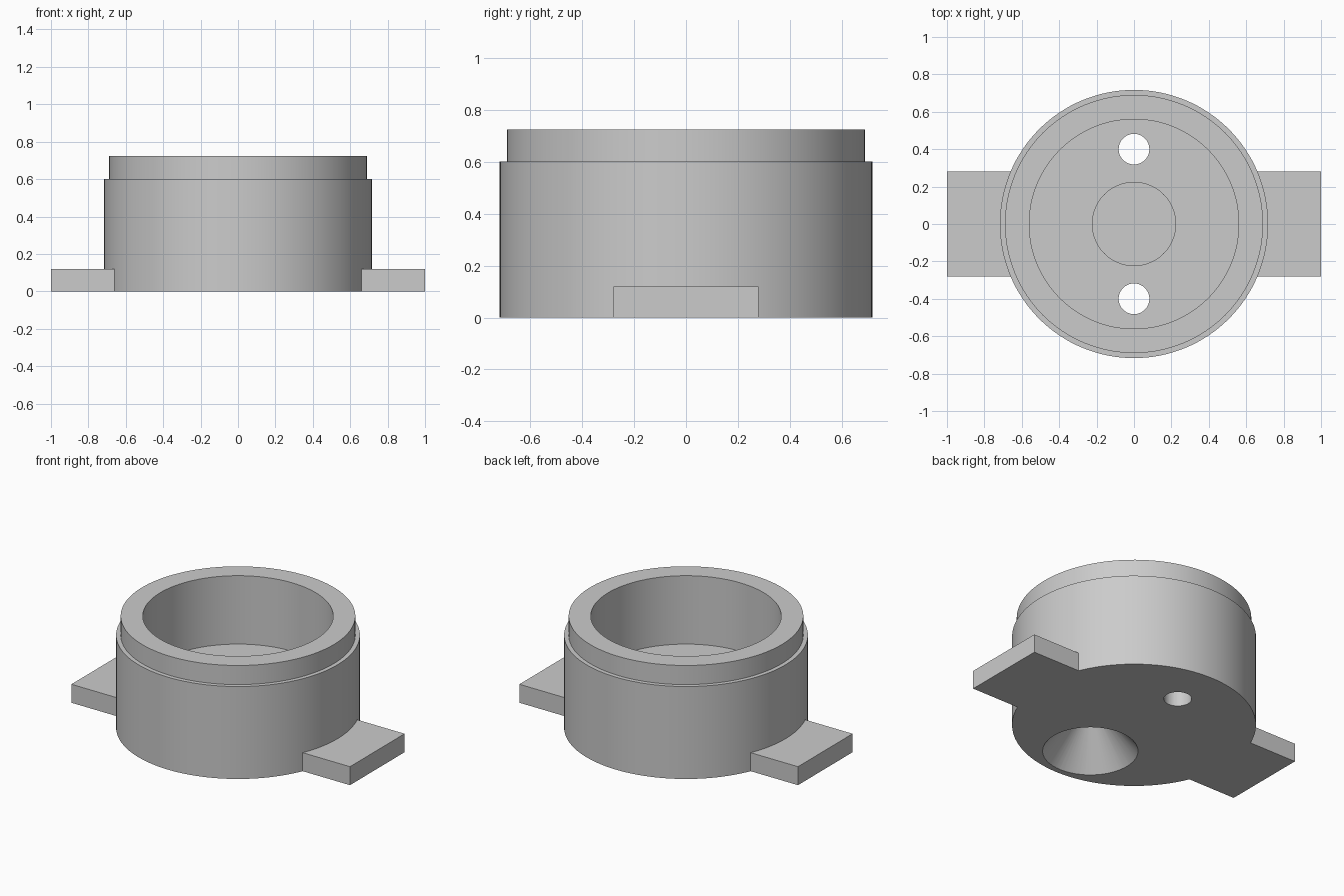
import bpy, bmesh, math
from mathutils import Matrix

cube = bpy.data.objects.get("Cube")
if cube:
    bpy.data.objects.remove(cube, do_unlink=True)

SEGMENTS = 128
R_BODY, R_COLLAR, R_BORE, R_BOSS = 0.717, 0.69, 0.56, 0.225
H_BODY, H_TOP, H_FLOOR, H_BOSS = 0.60, 0.724, 0.28, 0.36
TAB_HALF, TAB_H = 0.28, 0.12

grey = bpy.data.materials.new("light grey")
grey.use_nodes = True
grey.diffuse_color = (0.6, 0.6, 0.6, 1)
grey.node_tree.nodes["Principled BSDF"].inputs["Base Color"].default_value = (0.6, 0.6, 0.6, 1)


def make_object(name, bm):
    bmesh.ops.recalc_face_normals(bm, faces=bm.faces)
    mesh = bpy.data.meshes.new(name)
    bm.to_mesh(mesh)
    bm.free()
    mesh.materials.append(grey)
    obj = bpy.data.objects.new(name, mesh)
    bpy.context.collection.objects.link(obj)
    return obj


def revolve(name, profile, y=0.0, segments=SEGMENTS):
    """Closed solid turned about a vertical axis; the profile starts and ends on it."""
    bm = bmesh.new()
    verts = [bm.verts.new((r, 0, z)) for r, z in profile]
    edges = [bm.edges.new(pair) for pair in zip(verts, verts[1:])]
    bmesh.ops.spin(bm, geom=verts + edges, cent=(0, 0, 0), axis=(0, 0, 1),
                   angle=math.tau, steps=segments)
    bmesh.ops.remove_doubles(bm, verts=bm.verts, dist=1e-5)
    bmesh.ops.translate(bm, verts=bm.verts, vec=(0, y, 0))
    return make_object(name, bm)


def smooth(obj):
    bpy.ops.object.select_all(action='DESELECT')
    obj.select_set(True)
    bpy.context.view_layer.objects.active = obj
    bpy.ops.object.shade_smooth_by_angle(angle=math.radians(30))


# Cup with a stepped collar, a round bore and a low central boss
cup = revolve("cup_body", [
    (0, 0), (R_BODY, 0), (R_BODY, H_BODY), (R_COLLAR, H_BODY), (R_COLLAR, H_TOP),
    (R_BORE, H_TOP), (R_BORE, H_FLOOR), (R_BOSS, H_FLOOR), (R_BOSS, H_BOSS), (0, H_BOSS)])

# Floor holes: plain at the back, flared towards the underside at the front
cutters = [
    revolve("plain_hole_cutter", [(0, -0.1), (0.082, -0.1), (0.082, 0.5), (0, 0.5)],
            y=0.40, segments=48),
    revolve("flared_hole_cutter", [(0, -0.05), (0.322, -0.05), (0.082, 0.24),
                                   (0.082, 0.5), (0, 0.5)], y=-0.40, segments=64)]
for cutter in cutters:
    cutter.hide_render = True
    mod = cup.modifiers.new(cutter.name, 'BOOLEAN')
    mod.operation = 'DIFFERENCE'
    mod.solver = 'EXACT'
    mod.object = cutter
bpy.context.view_layer.objects.active = cup
for mod in list(cup.modifiers):
    bpy.ops.object.modifier_apply(modifier=mod.name)
for cutter in cutters:
    bpy.data.objects.remove(cutter, do_unlink=True)
smooth(cup)

# Flat side tabs whose inner ends follow the cup wall
half_angle = math.asin(TAB_HALF / R_BODY)
for name, turn in (("left_tab", 0), ("right_tab", math.pi)):
    bm = bmesh.new()
    outline = [(1, -TAB_HALF), (1, TAB_HALF)]
    for i in range(17):
        a = half_angle * (1 - i / 8)
        outline.append((R_BODY * math.cos(a), R_BODY * math.sin(a)))
    face = bm.faces.new([bm.verts.new((x, y, 0)) for x, y in outline])
    top = bmesh.ops.extrude_face_region(bm, geom=[face])["geom"]
    bmesh.ops.translate(bm, vec=(0, 0, TAB_H),
                        verts=[g for g in top if isinstance(g, bmesh.types.BMVert)])
    bmesh.ops.rotate(bm, verts=bm.verts, matrix=Matrix.Rotation(turn, 3, 'Z'))
    smooth(make_object(name, bm))
